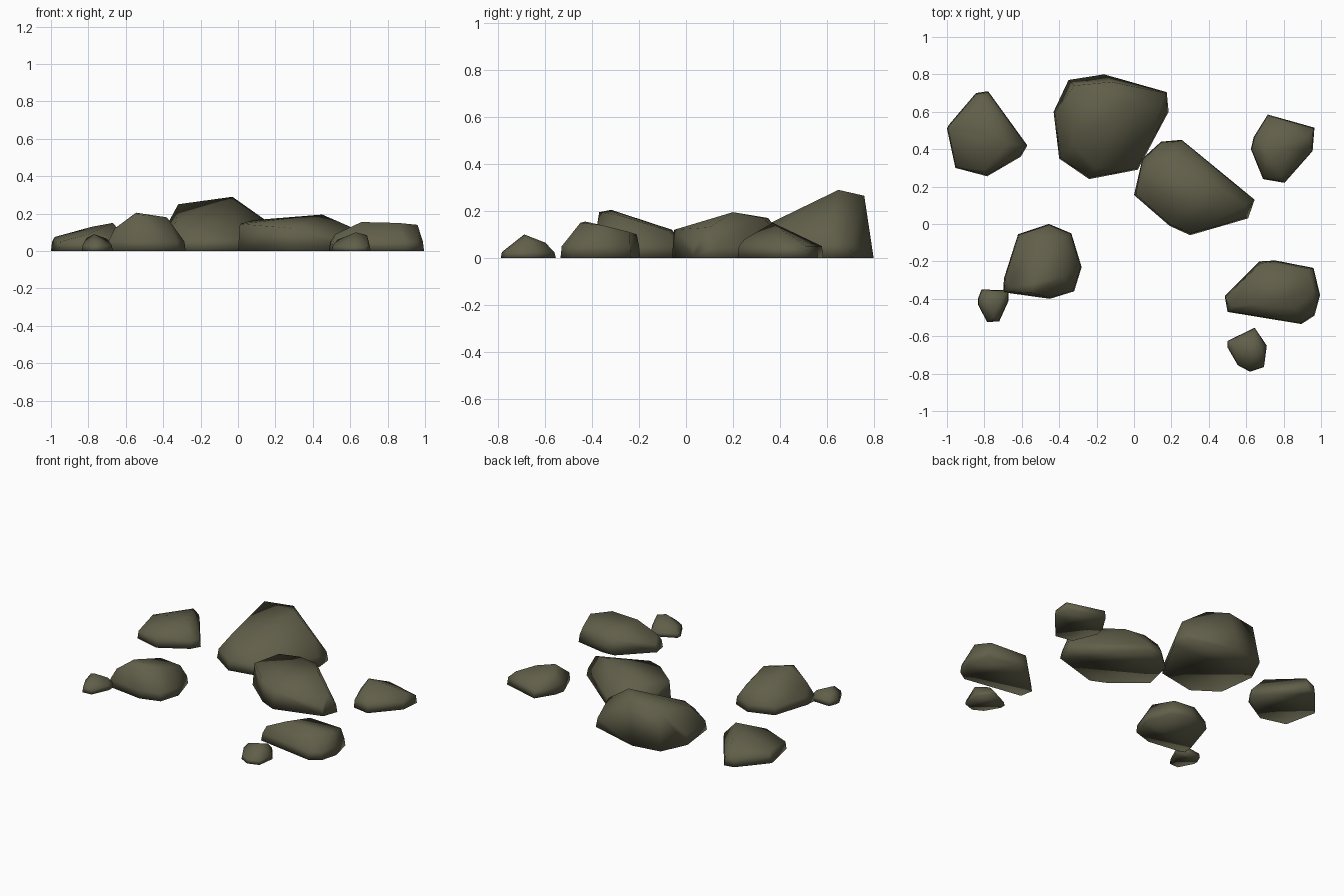
import bpy, bmesh
from mathutils import Vector

stone = bpy.data.materials.new("dark olive stone")
stone.diffuse_color = (0.12, 0.115, 0.068, 1)


def rock(name, outline, tops, shoulder=0.05, shrink=0.97):
    """Faceted boulder: hull of a ground outline, a low shoulder ring and top points."""
    c = sum((Vector(p) for p in outline), Vector((0, 0))) / len(outline)
    bm = bmesh.new()
    for p in outline:
        bm.verts.new((p[0], p[1], 0))
        q = c + (Vector(p) - c) * shrink
        bm.verts.new((q.x, q.y, shoulder))
    for p in tops:
        bm.verts.new(p)
    hull = bmesh.ops.convex_hull(bm, input=bm.verts[:])
    loose = {g for g in hull["geom_interior"] + hull["geom_unused"]
             if isinstance(g, bmesh.types.BMVert)}
    bmesh.ops.delete(bm, geom=list(loose), context='VERTS')
    bmesh.ops.dissolve_limit(bm, angle_limit=0.07, verts=bm.verts[:], edges=bm.edges[:])
    bmesh.ops.recalc_face_normals(bm, faces=bm.faces[:])
    for f in bm.faces:
        f.smooth = True
    me = bpy.data.meshes.new(name)
    bm.to_mesh(me)
    bm.free()
    me.materials.append(stone)
    bpy.context.collection.objects.link(bpy.data.objects.new(name, me))


# Two large boulders in the middle
rock("big_back_boulder",
     [(-.35, .77), (-.16, .80), (.175, .705), (.185, .60), (.02, .29), (-.24, .24), (-.40, .35), (-.43, .60)],
     [(-.03, .65, .29), (-.12, .76, .265), (-.32, .74, .25), (-.33, .42, .16), (.14, .62, .17), (-.2, .30, .12)],
     0.06)
rock("centre_boulder",
     [(0, .155), (.045, .35), (.145, .44), (.255, .45), (.645, .13), (.61, .03), (.30, -.06), (.19, -.01)],
     [(.45, .2, .195), (.01, .16, .145), (.08, .32, .165), (.21, .35, .17), (.35, .33, .17),
      (.30, -.05, .12), (.6, .1, .13), (.19, 0, .13)])

# Medium rocks around them
rock("left_rock",
     [(-.78, .71), (-.845, .70), (-.99, .53), (-1, .51), (-.955, .30), (-.785, .255), (-.605, .36), (-.57, .42), (-.69, .58)],
     [(-.67, .43, .15), (-.78, .48, .13), (-.80, .67, .10), (-.98, .5, .075), (-.80, .29, .09)])
rock("front_left_rock",
     [(-.62, -.055), (-.455, 0), (-.335, -.05), (-.28, -.23), (-.32, -.36), (-.45, -.40), (-.70, -.365), (-.695, -.29)],
     [(-.545, -.32, .205), (-.38, -.28, .18), (-.53, -.06, .12), (-.38, -.07, .115), (-.66, -.34, .12), (-.54, -.37, .195)])
rock("right_back_rock",
     [(.715, .585), (.965, .515), (.955, .39), (.805, .22), (.69, .24), (.625, .40), (.64, .465)],
     [(.71, .37, .15), (.83, .4, .12), (.93, .47, .08), (.66, .44, .11), (.79, .25, .08)])
rock("front_right_rock",
     [(.67, -.20), (.755, -.195), (.96, -.235), (.995, -.38), (.965, -.49), (.895, -.535), (.50, -.47), (.485, -.385)],
     [(.66, -.43, .155), (.86, -.45, .15), (.96, -.36, .14), (.93, -.24, .11), (.68, -.21, .10), (.52, -.44, .09)])

# Two small stones
rock("small_left_stone",
     [(-.815, -.35), (-.67, -.355), (-.67, -.41), (-.72, -.52), (-.785, -.525), (-.835, -.43), (-.835, -.40)],
     [(-.77, -.42, .09), (-.81, -.40, .07), (-.70, -.38, .065), (-.75, -.50, .06)], 0.03, 0.95)
rock("small_right_stone",
     [(.645, -.555), (.71, -.65), (.695, -.765), (.62, -.79), (.555, -.755), (.50, -.66), (.50, -.625)],
     [(.63, -.69, .10), (.69, -.68, .085), (.53, -.65, .06), (.64, -.6, .065)], 0.025, 0.95)
